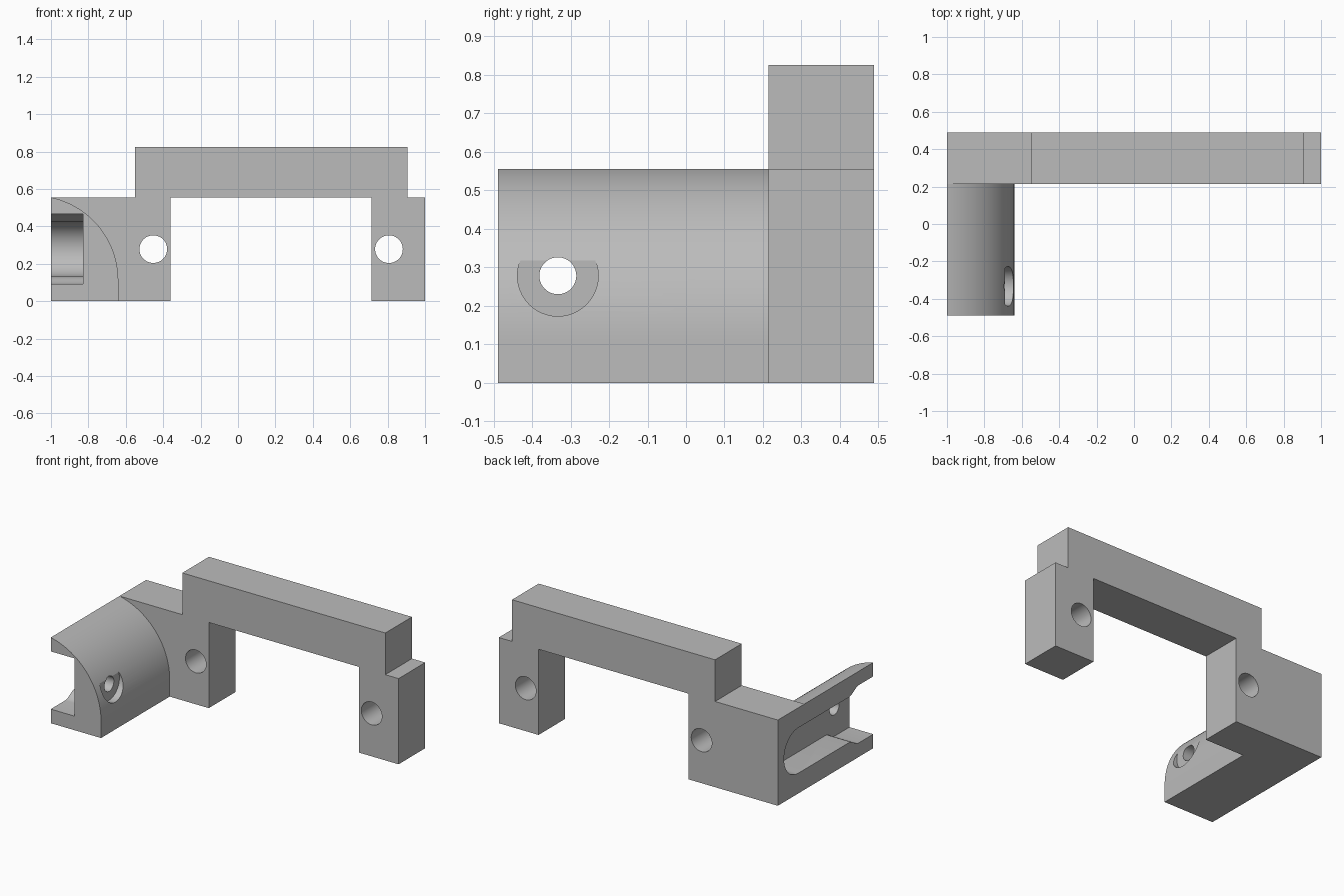
import bpy, bmesh
from math import sin, cos, pi, atan2, sqrt

old = bpy.data.objects.get("Cube")
if old:
    bpy.data.objects.remove(old, do_unlink=True)

grey = bpy.data.materials.new("plain grey")
grey.use_nodes = True
grey.diffuse_color = (0.5, 0.5, 0.5, 1)
grey.node_tree.nodes["Principled BSDF"].inputs["Base Color"].default_value = (0.5, 0.5, 0.5, 1)


def prism(name, points, axis, low, high):
    """Extrude a closed outline along x or y; outline is (y, z) or (x, z)."""
    bm = bmesh.new()
    place = (lambda p: (low, p[0], p[1])) if axis == "x" else (lambda p: (p[0], low, p[1]))
    face = bm.faces.new([bm.verts.new(place(p)) for p in points])
    grown = bmesh.ops.extrude_face_region(bm, geom=[face])
    moved = [v for v in grown["geom"] if isinstance(v, bmesh.types.BMVert)]
    step = high - low
    bmesh.ops.translate(bm, verts=moved, vec=(step, 0, 0) if axis == "x" else (0, step, 0))
    bmesh.ops.recalc_face_normals(bm, faces=bm.faces)
    mesh = bpy.data.meshes.new(name)
    bm.to_mesh(mesh)
    bm.free()
    mesh.materials.append(grey)
    obj = bpy.data.objects.new(name, mesh)
    bpy.context.collection.objects.link(obj)
    return obj


def arc(cu, cv, r, start, end, n):
    return [(cu + r * cos(start + (end - start) * i / n),
             cv + r * sin(start + (end - start) * i / n)) for i in range(n + 1)]


def circle(cu, cv, r):
    return arc(cu, cv, r, 0, 2 * pi, 48)[:-1]


def combine(target, tool, operation):
    mod = target.modifiers.new(tool.name, "BOOLEAN")
    mod.operation, mod.solver, mod.object = operation, "EXACT", tool
    bpy.context.view_layer.objects.active = target
    bpy.ops.object.modifier_apply(modifier=mod.name)
    bpy.data.objects.remove(tool, do_unlink=True)


FRONT, JOIN, BACK = -0.488, 0.215, 0.488
SHOULDER, TOP, MID = 0.555, 0.825, 0.278

# Arch-shaped bracket with stepped shoulders
bracket = prism("mounting_bracket", [
    (-1, 0), (-0.36, 0), (-0.36, SHOULDER), (0.715, SHOULDER), (0.715, 0), (1, 0),
    (1, SHOULDER), (0.905, SHOULDER), (0.905, TOP), (-0.55, TOP), (-0.55, SHOULDER),
    (-1, SHOULDER)], "y", JOIN, BACK)

# Forward arm with a rounded outer side
side, cz = -0.64, 0.11
radius = ((side + 1) ** 2 + (SHOULDER - cz) ** 2) / (2 * (side + 1))
cx = side - radius
rise = atan2(SHOULDER - cz, -1 - cx)
arm = prism("arm", [(-1, 0), (side, 0)] + arc(cx, cz, radius, 0, rise, 32), "y", FRONT, JOIN)
combine(bracket, arm, "UNION")

# Slot in the outer side: wide at the mouth, narrow with a round end inside
narrow, wide = 0.147, 0.187
shoulder = []
for i in range(9):
    t = i / 8
    shoulder.append((-0.34 + 0.1 * t, wide + (narrow - wide) * (1 - cos(pi * t)) / 2))
lower = [(FRONT - 0.1, MID - wide)] + [(y, MID - h) for y, h in shoulder]
upper = [(y, 2 * MID - z) for y, z in reversed(lower)]
slot = lower + arc(MID, MID, narrow, -pi / 2, pi / 2, 32) + upper
combine(bracket, prism("slot", slot, "x", -1.1, -0.83), "DIFFERENCE")

# Cross hole in the arm with its counterbore
combine(bracket, prism("cross_hole", circle(-0.333, MID, 0.048), "x", -1.1, -0.5), "DIFFERENCE")
combine(bracket, prism("counterbore", circle(-0.333, MID, 0.105), "x", -0.69, -0.5), "DIFFERENCE")

# Screw holes through both legs
for x in (-0.453, 0.807):
    combine(bracket, prism("screw_hole", circle(x, MID, 0.074), "y", 0.1, 0.6), "DIFFERENCE")

# Smooth curved walls, crisp edges
bpy.ops.object.select_all(action="DESELECT")
bracket.select_set(True)
bpy.context.view_layer.objects.active = bracket
bpy.ops.object.shade_smooth_by_angle(angle=0.4)
